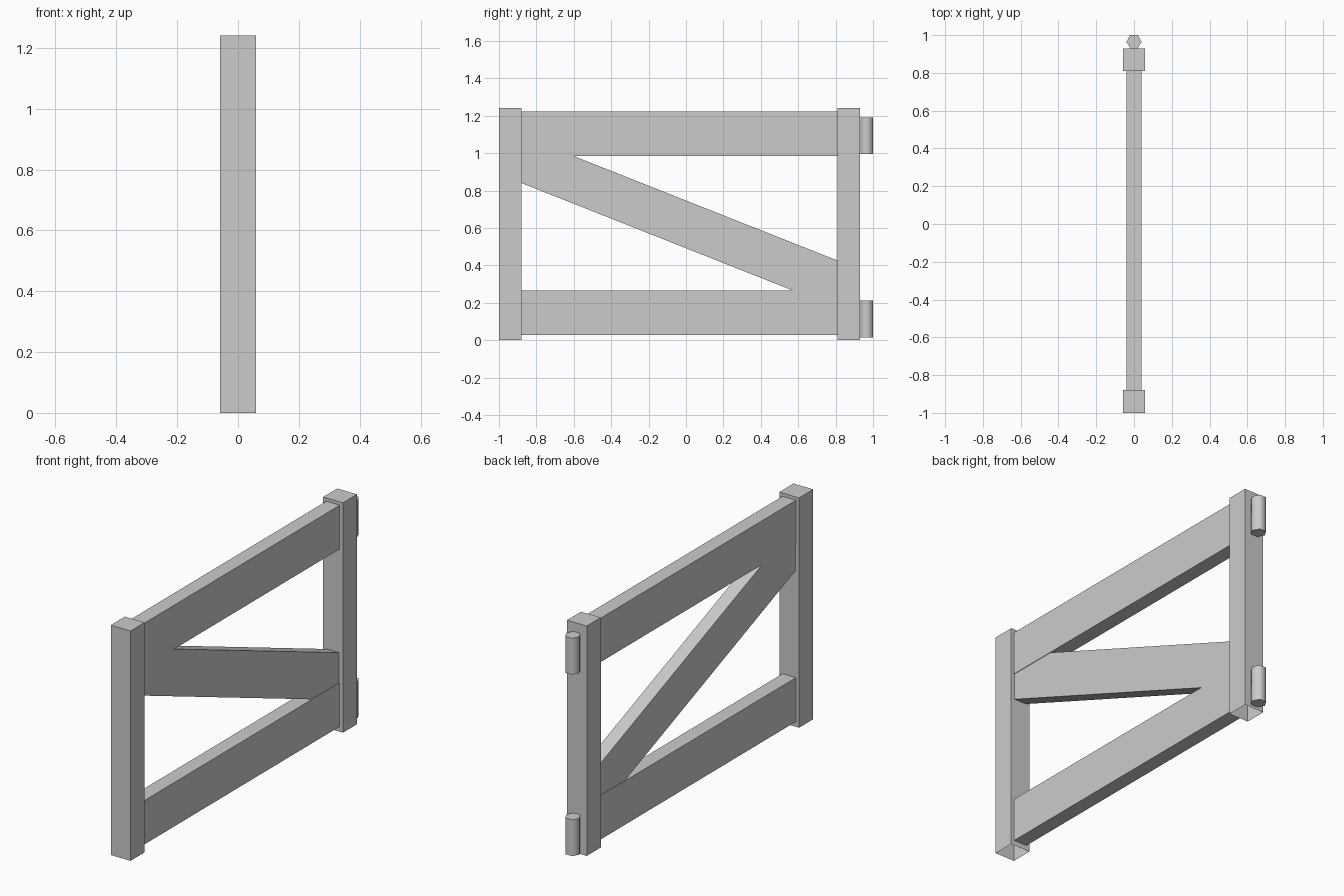
import bpy
import math

old = bpy.data.objects.get("Cube")
if old:
    bpy.data.objects.remove(old, do_unlink=True)

grey = bpy.data.materials.new("light_grey")
grey.use_nodes = True
colour = (0.6, 0.6, 0.6, 1)
grey.diffuse_color = colour
grey.node_tree.nodes["Principled BSDF"].inputs["Base Color"].default_value = colour

POST_FRONT, POST_BACK = -0.88, 0.81    # inner faces of the two posts


def plank(name, outline, half, open_edges=()):
    """Extrude a (y, z) outline across x; sides listed in open_edges stay open."""
    n = len(outline)
    verts = [(x, y, z) for x in (-half, half) for y, z in outline]
    faces = [tuple(reversed(range(n))), tuple(range(n, 2 * n))]
    faces += [(i, (i + 1) % n, (i + 1) % n + n, i + n)
              for i in range(n) if i not in open_edges]
    mesh = bpy.data.meshes.new(name)
    mesh.from_pydata(verts, [], faces)
    mesh.materials.append(grey)
    obj = bpy.data.objects.new(name, mesh)
    bpy.context.collection.objects.link(obj)
    return obj


def box(y0, y1, z0, z1):
    return [(y0, z0), (y1, z0), (y1, z1), (y0, z1)]


# Square posts, open underneath
plank("front_post", box(-1, POST_FRONT, 0, 1.24), 0.059, (0,))
plank("back_post", box(POST_BACK, 0.93, 0, 1.24), 0.059, (0,))

# Horizontal rails, butted against the posts
for name, low in (("lower_rail", 0.028), ("upper_rail", 0.985)):
    plank(name, box(POST_FRONT, POST_BACK, low, low + 0.237), 0.04, (1, 3))

# Diagonal brace, slightly thinner than the rails
def brace_z(y):
    return 0.84 - 0.396 * (y - POST_FRONT)


WIDTH = 0.255
plank("diagonal_brace",
      [(POST_FRONT, brace_z(POST_FRONT)), (POST_BACK, brace_z(POST_BACK)),
       (POST_BACK, brace_z(POST_BACK) + WIDTH),
       (POST_FRONT, brace_z(POST_FRONT) + WIDTH)], 0.037, (1, 3))

# Hexagonal hinge pins on the back post
for name, z in (("lower_hinge", 0.113), ("upper_hinge", 1.092)):
    bpy.ops.mesh.primitive_cylinder_add(vertices=6, radius=0.04, depth=0.196,
                                        location=(0, 0.965, z),
                                        rotation=(0, 0, math.radians(30)))
    hinge = bpy.context.object
    hinge.name = name
    hinge.data.materials.append(grey)
    bpy.ops.object.shade_smooth_by_angle(angle=math.radians(65))
